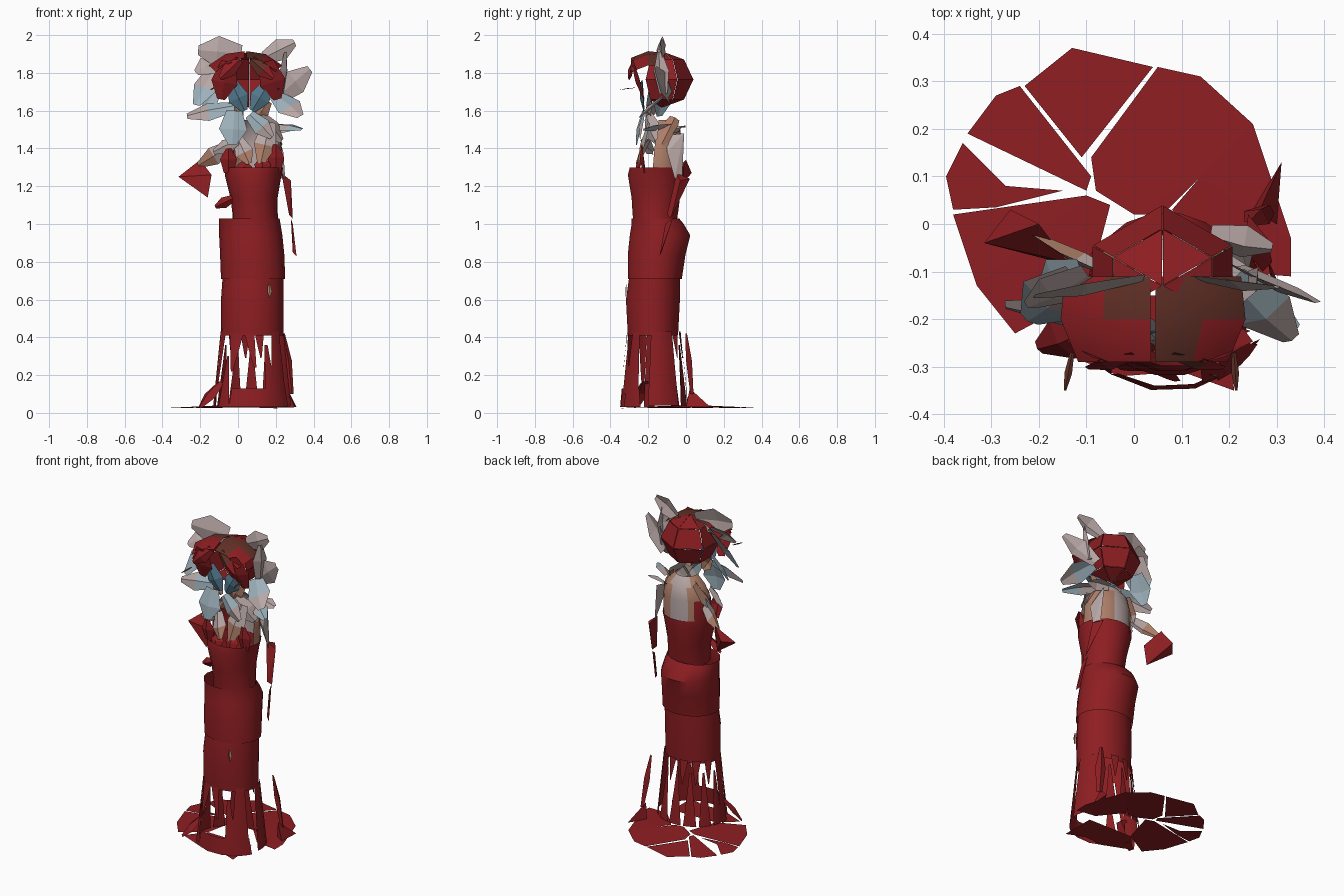
import bpy, bmesh, math
from mathutils import Vector

cube = bpy.data.objects.get("Cube")
if cube:
    bpy.data.objects.remove(cube, do_unlink=True)


def material(name, color):
    mat = bpy.data.materials.new(name)
    mat.use_nodes = True
    mat.diffuse_color = (*color, 1)
    bsdf = next(n for n in mat.node_tree.nodes if n.type == 'BSDF_PRINCIPLED')
    bsdf.inputs["Base Color"].default_value = (*color, 1)
    return mat


RED = material("deep red", (.27, .013, .016))
GREY = material("petal grey", (.48, .39, .38))
BLUE = material("petal blue", (.34, .44, .5))
SKIN = material("skin", (.42, .21, .14))
BROWN = material("dark brown", (.12, .03, .02))
TEAL = material("dark teal", (.09, .2, .28))


def finish(name, bm, *mats, smooth=False):
    mesh = bpy.data.meshes.new(name)
    bm.to_mesh(mesh)
    bm.free()
    obj = bpy.data.objects.new(name, mesh)
    bpy.context.collection.objects.link(obj)
    for mat in mats:
        mesh.materials.append(mat)
    if smooth:
        bpy.ops.object.select_all(action='DESELECT')
        obj.select_set(True)
        bpy.context.view_layer.objects.active = obj
        bpy.ops.object.shade_smooth_by_angle(angle=math.radians(40))
    return obj


def grid(bm, rows):
    """Skin a list of equally long point rows with quads."""
    verts = [[bm.verts.new(p) for p in row] for row in rows]
    for low, high in zip(verts, verts[1:]):
        for i in range(len(low) - 1):
            bm.faces.new((low[i], low[i + 1], high[i + 1], high[i]))


def tube(name, rings, *mats, start=0, end=360, sides=18, rule=None):
    """Open sleeve; each ring is height, x range, y range."""
    bm = bmesh.new()
    rows = []
    for z, left, right, front, back in rings:
        row = []
        for i in range(sides + 1):
            a = math.radians(start + (end - start) * i / sides)
            row.append(((left + right) / 2 + (right - left) / 2 * math.cos(a),
                        (front + back) / 2 + (back - front) / 2 * math.sin(a), z))
        rows.append(row)
    grid(bm, rows)
    if end - start == 360:
        bmesh.ops.remove_doubles(bm, verts=bm.verts, dist=.0001)
    if rule:
        for face in bm.faces:
            face.material_index = rule(face.calc_center_median())
    return finish(name, bm, *mats, smooth=True)


def kite(name, mats, base, tip, width, normal=(0, -1, 0), bulge=.02):
    """Creased angular shard; the second colour covers its base half."""
    base, tip, normal = Vector(base), Vector(tip), Vector(normal).normalized()
    side = (tip - base).cross(normal).normalized() * width
    bm = bmesh.new()
    rows = []
    for t, w in ((0, .55), (.55, 1), (1, .3)):
        mid = base.lerp(tip, t)
        rows.append((mid - side * w, mid + normal * bulge * w, mid + side * w))
    grid(bm, rows)
    bm.faces.ensure_lookup_table()
    for face in bm.faces[:2]:
        face.material_index = len(mats) - 1
    return finish(name, bm, *mats)


def hull(name, mat, points):
    bm = bmesh.new()
    for p in points:
        bm.verts.new(p)
    bmesh.ops.convex_hull(bm, input=bm.verts)
    return finish(name, bm, mat)


# Gown: bodice, hips and lower skirt
tube("bodice", [(1.0, -.03, .215, -.28, -.05), (1.06, -.03, .21, -.285, -.04),
                (1.14, -.04, .21, -.29, -.03), (1.26, -.07, .23, -.31, -.01),
                (1.3, -.07, .24, -.3, -.01)], RED)
tube("hip_skirt", [(.71, -.09, .25, -.31, -.02), (.84, -.095, .245, -.31, 0),
                   (.94, -.1, .235, -.3, .025), (1.0, -.1, .225, -.29, -.01),
                   (1.03, -.1, .22, -.29, -.035)], RED)
tube("lower_skirt", [(.41, -.09, .24, -.31, -.04), (.6, -.09, .24, -.32, -.03),
                     (.74, -.08, .24, -.3, -.03)], RED)
kite("hand_plate", [SKIN], (.165, -.315, .68), (.17, -.317, .61), .012, bulge=.005)


# Torn strips hanging round the hem
def strip(name, top, bottom):
    """Each end is centre angle, half width in degrees, height."""
    bm = bmesh.new()
    rows = []
    for i in range(5):
        angle, half, z = (a + (b - a) * i / 4 for a, b in zip(top, bottom))
        flare = .1 * (.45 - z)
        row = []
        for k in (-1, -.5, 0, .5, 1):
            a = math.radians(angle + half * k)
            row.append((.075 + (.165 + flare) * math.cos(a),
                        -.17 + (.14 + flare) * math.sin(a), z))
        rows.append(row)
    grid(bm, rows)
    finish(name, bm, RED, smooth=True)


strips = [((184, 11, .43), (188, 9, .03)), ((205, 10, .46), (200, 3, .16)),
          ((240, 14, .42), (235, 2, .22)), ((265, 9, .42), (275, 2, .24)),
          ((295, 3, .36), (300, 10, .1)), ((285, 48, .13), (285, 52, .03)),
          ((318, 10, .43), (316, 17, .03)), ((18, 24, .43), (18, 28, .04)),
          ((225, 2, .3), (222, 12, .03))]
for top, bottom in strips:
    strip("torn_strip", top, bottom)
for angle in range(65, 170, 26):
    strip("rising_tatter", (angle, 2, .36), (angle, 11, .04))
    strip("hanging_tatter", (angle + 12, 9, .43), (angle + 10, 1, .29))

# Train spread on the floor
train = [
    [(-.13, .37), (.04, .33), (-.11, .14), (-.23, .29)],
    [(.05, .33), (.14, .31), (.25, .21), (.14, .1), (.06, .02), (0, .02), (-.08, .07), (-.09, .14)],
    [(-.24, .29), (-.09, .1), (-.1, .07), (-.35, .19), (-.29, .27)],
    [(-.36, .17), (-.27, .08), (-.15, .07), (-.29, .035), (-.38, .03), (-.395, .1)],
    [(-.38, .02), (-.1, .06), (-.05, .04), (-.1, -.15), (-.25, -.23), (-.33, -.13)],
    [(.25, .21), (.33, -.03), (.33, -.11), (.2, -.1), (.08, .03), (.14, .1)],
    [(-.2, -.25), (-.1, -.15), (.2, -.15), (.21, -.35), (.1, -.31), (-.03, -.32)]]
for outline in train:
    bm = bmesh.new()
    bm.faces.new([bm.verts.new((x, y, .045 - .05 * math.hypot(x, y - .02)))
                  for x, y in reversed(outline)])
    bmesh.ops.triangulate(bm, faces=bm.faces)
    finish("train_panel", bm, RED)
kite("train_drape", [RED], (.28, .03, .1), (.24, 0, .42), .03, (.5, 1, 0))
hull("train_fold", RED, [(.26, .02, .13), (.25, .03, .03), (.31, .13, .03), (.3, 0, .03)])
kite("front_fold", [RED], (-.09, -.22, .16), (-.2, -.26, .03), .05, (-.5, -.5, .7))


# Shoulders and torn neckline
def back_patch(c):
    if c.z < 1.44 and c.x < -.02:
        return 2
    return int(.02 < c.x < .13)


tube("upper_back", [(1.28, -.06, .23, -.27, -.02), (1.42, -.06, .23, -.25, -.02),
                    (1.5, -.03, .2, -.22, -.03), (1.55, .02, .15, -.19, -.07)],
     SKIN, GREY, RED, start=-15, end=195, sides=14, rule=back_patch)
for x, height in ((-.05, 1.4), (.03, 1.33), (.13, 1.35), (.2, 1.42)):
    kite("neckline_point", [RED], (x, -.29 + abs(x - .08) * .6, 1.27), (x, -.23, height), .045)
kite("chest_left", [SKIN, GREY], (.17, -.19, 1.54), (.12, -.25, 1.32), .06)
kite("chest_right", [SKIN, GREY], (.0, -.19, 1.45), (.06, -.26, 1.32), .05)
kite("collar_left", [GREY], (.12, -.2, 1.57), (.23, -.16, 1.44), .06, (.5, -.8, .3))
kite("shoulder_left", [SKIN], (.14, -.06, 1.56), (.23, -.13, 1.42), .05, (.9, .2, .4))
kite("shoulder_right", [GREY, SKIN], (.0, -.08, 1.52), (-.08, -.14, 1.36), .06, (-.9, -.3, .3))

# Arms: right bent to the hip, left hanging
kite("right_upper_arm", [SKIN, GREY], (-.03, -.11, 1.42), (-.21, -.02, 1.31), .05)
hull("right_elbow", RED, [(-.315, -.04, 1.25), (-.26, .03, 1.27), (-.2, 0, 1.34),
                          (-.14, -.08, 1.26), (-.16, -.08, 1.14)])
kite("right_hand", [RED], (-.02, -.2, 1.14), (-.12, -.17, 1.09), .03)
hull("left_upper_arm", GREY, [(.19, -.1, 1.47), (.21, -.01, 1.48), (.23, -.02, 1.24),
                              (.25, -.06, 1.24), (.24, -.1, 1.38)])
hull("left_forearm", RED, [(.23, -.05, 1.27), (.24, .02, 1.24), (.28, -.03, 1.23),
                           (.29, -.08, 1.03), (.27, -.1, 1.05)])
hull("left_hand", RED, [(.28, -.07, 1.03), (.29, -.11, 1.0), (.31, -.14, .83), (.29, -.13, .85)])

# Back of the hair in large loose panels
bm = bmesh.new()
bmesh.ops.create_uvsphere(bm, u_segments=6, v_segments=4, radius=1)
front = [f for f in bm.faces if f.calc_center_median().y < -.1]
bmesh.ops.delete(bm, geom=front, context='FACES')
for v in bm.verts:
    x, y, z = v.co
    v.co = (.06 + .17 * x, -.13 + .17 * y, 1.765 + .15 * z)
bmesh.ops.split_edges(bm, edges=bm.edges)
for face in bm.faces:
    centre = face.calc_center_median()
    for v in face.verts:
        v.co = centre + (v.co - centre) * .98
finish("back_hair", bm, RED)

# Crown in two halves, swept down to a fringe and side locks
for side, label in ((-1, "right"), (1, "left")):
    bm = bmesh.new()
    rows = []
    for y, drop, spread in ((-.11, .01, 1), (-.2, 0, 1.05), (-.29, .035, .85)):
        rows.append([(.04 + side * offset * spread, y, top - drop)
                     for offset, top in ((.005, 1.915), (.1, 1.9), (.185, 1.84))])
    grid(bm, rows)
    for face in bm.faces:
        c = face.calc_center_median()
        inner = abs(c.x - .04) < .1
        face.material_index = int(inner or c.y > -.2) if side > 0 else int(inner and c.y > -.2)
    bmesh.ops.recalc_face_normals(bm, faces=bm.faces)
    finish(label + "_crown", bm, RED, BROWN, smooth=True)
    kite(label + "_lock", [RED], (.05 + side * .1, -.28, 1.86), (.06 + side * .15, -.22, 1.66), .07)
    kite(label + "_fringe", [RED, BROWN] if side > 0 else [RED],
         (.04 + side * .03, -.27, 1.87), (.045 + side * .14, -.3, 1.77), .04)
    # Face planes, jaw and small pins
    kite(label + "_face", [TEAL], (.065 + side * .1, -.23, 1.75), (.055 + side * .02, -.22, 1.6), .055)
    kite(label + "_jaw", [SKIN], (.06 + side * .1, -.18, 1.65), (.06 + side * .04, -.19, 1.56), .04)
    kite("hair_pin", [BROWN], (.04 + side * .17, -.27, 1.72), (.035 + side * .18, -.35, 1.71),
         .008, (0, 0, 1), .004)

# Large petals round the head and collar
petals = [
    ([GREY], (.02, -.11, 1.9), (-.21, -.15, 1.92), .085, (-.2, -1, .1)),
    ([BLUE, GREY], (-.11, -.11, 1.84), (-.22, -.2, 1.63), .075, (-.5, -.8, 0)),
    ([GREY], (-.09, -.1, 1.88), (-.22, -.17, 1.8), .06, (-.5, -.8, 0)),
    ([GREY, BLUE], (-.02, -.2, 1.62), (-.27, -.17, 1.57), .055, (0, -.8, .5)),
    ([GREY], (.14, -.11, 1.88), (.3, -.13, 1.96), .06, (.1, -1, .1)),
    ([GREY], (.21, -.08, 1.67), (.38, -.16, 1.82), .07, (0, -1, .2)),
    ([GREY, BLUE], (.2, -.11, 1.68), (.33, -.24, 1.57), .07, (.3, -.9, .3)),
    ([BLUE, GREY], (.17, -.07, 1.52), (.34, -.22, 1.5), .045, (.2, -.6, .7)),
    ([GREY], (.23, -.12, 1.69), (.25, -.14, 1.91), .045, (.8, -.4, 0)),
    ([BLUE], (-.02, -.22, 1.6), (-.03, -.26, 1.42), .075, (0, -1, 0)),
    ([GREY], (.0, -.23, 1.44), (-.13, -.17, 1.38), .04, (0, -1, .3)),
    ([GREY, BLUE], (.06, -.22, 1.58), (.18, -.24, 1.46), .05, (.2, -1, 0)),
    ([GREY], (.16, -.02, 1.5), (.29, -.05, 1.5), .04, (0, -.5, .8)),
    ([BLUE], (-.1, -.1, 1.72), (-.19, -.14, 1.57), .06, (-.8, -.6, 0))]
for mats, base, tip, width, facing in petals:
    kite("petal", mats, base, tip, width, facing)
